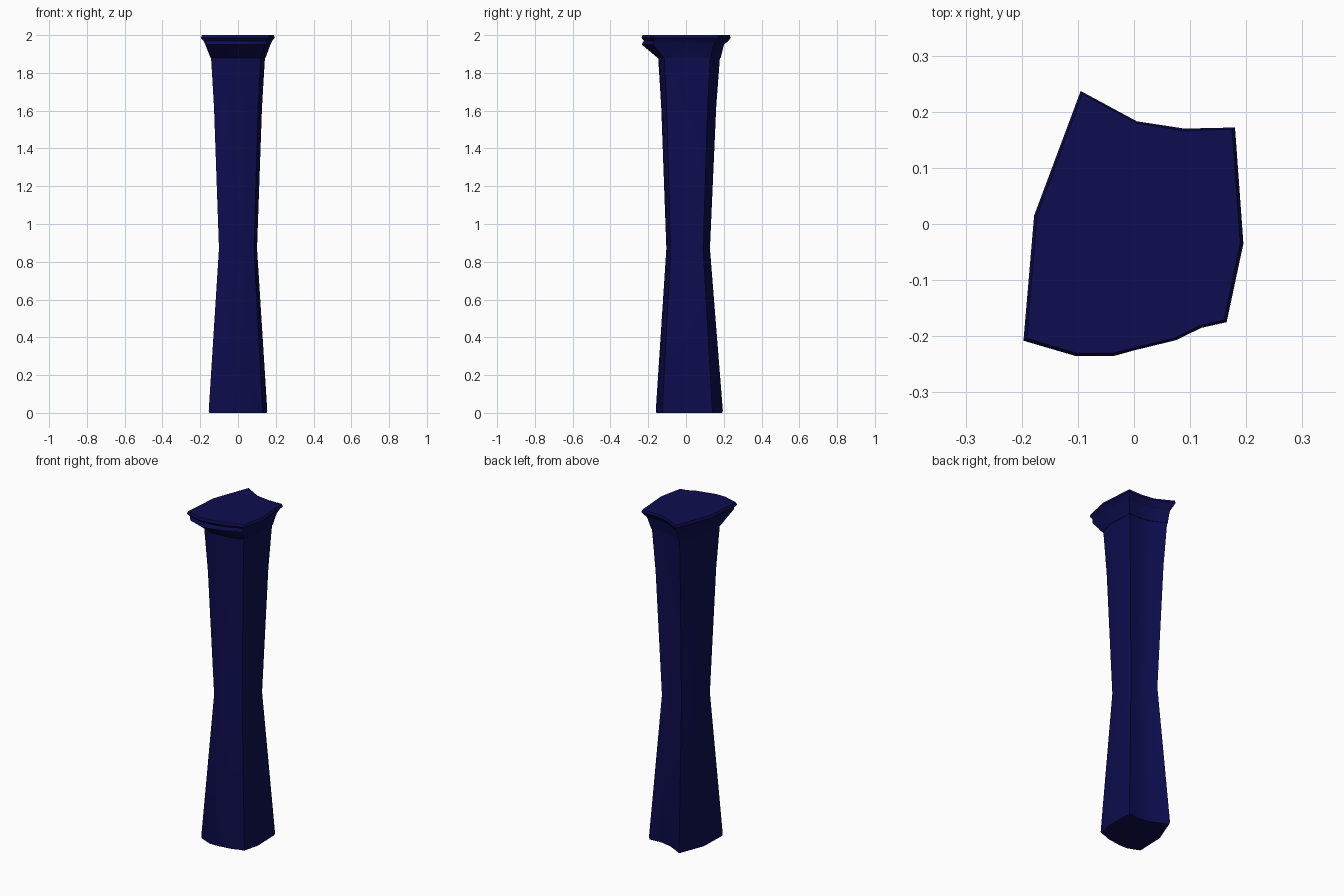
import bpy
import bmesh
from math import radians

cube = bpy.data.objects.get("Cube")
if cube:
    bpy.data.objects.remove(cube)

navy = bpy.data.materials.new("navy_stone")
navy.use_nodes = True
COLOUR = (0.004, 0.004, 0.08, 1)
navy.diffuse_color = COLOUR
navy.node_tree.nodes["Principled BSDF"].inputs["Base Color"].default_value = COLOUR

# Irregular cross-sections, counter-clockwise with matching corners
SHAFT = [(-.155, -.13), (-.08, -.16), (-.03, -.16), (.06, -.147), (.1, -.132), (.13, -.125),
         (.155, -.03), (.15, .14), (.07, .135), (0, .15), (-.09, .195), (-.15, .04)]
RIM = [(-.197, -.208), (-.105, -.235), (-.04, -.235), (.075, -.207), (.12, -.185), (.165, -.175),
       (.195, -.035), (.18, .172), (.09, .17), (.005, .183), (-.095, .237), (-.178, .015)]


def ring(profile, z, sx=1, sy=1):
    return [(x * sx, y * sy, z) for x, y in profile]


def loft(name, rings):
    """Skin a stack of matching rings and close both ends."""
    bm = bmesh.new()
    loops = [[bm.verts.new(p) for p in r] for r in rings]
    for low, high in zip(loops, loops[1:]):
        for i in range(len(low)):
            j = (i + 1) % len(low)
            bm.faces.new((low[i], low[j], high[j], high[i]))
    bm.faces.new(loops[0][::-1])
    bm.faces.new(loops[-1])
    mesh = bpy.data.meshes.new(name)
    bm.to_mesh(mesh)
    bm.free()
    mesh.materials.append(navy)
    obj = bpy.data.objects.new(name, mesh)
    bpy.context.collection.objects.link(obj)
    bpy.ops.object.select_all(action="DESELECT")
    obj.select_set(True)
    bpy.context.view_layer.objects.active = obj
    bpy.ops.object.shade_smooth_by_angle(angle=radians(25))
    return obj


# Waisted shaft
loft("column_shaft", [ring(SHAFT, z, s, s) for z, s in
                      [(0, .98), (.012, 1), (.87, .65), (1.62, .82), (1.88, .92)]])

# Flared cap: the front overhangs more steeply than the back and sides
flare = [(x * .88, y * (1 if y < -.1 else .85), 1.95) for x, y in RIM]
loft("column_cap", [ring(SHAFT, 1.88, .94, .94), flare,
                    ring(RIM, 1.97, .93, .95), ring(RIM, 1.985), ring(RIM, 2, .97, .98)])
